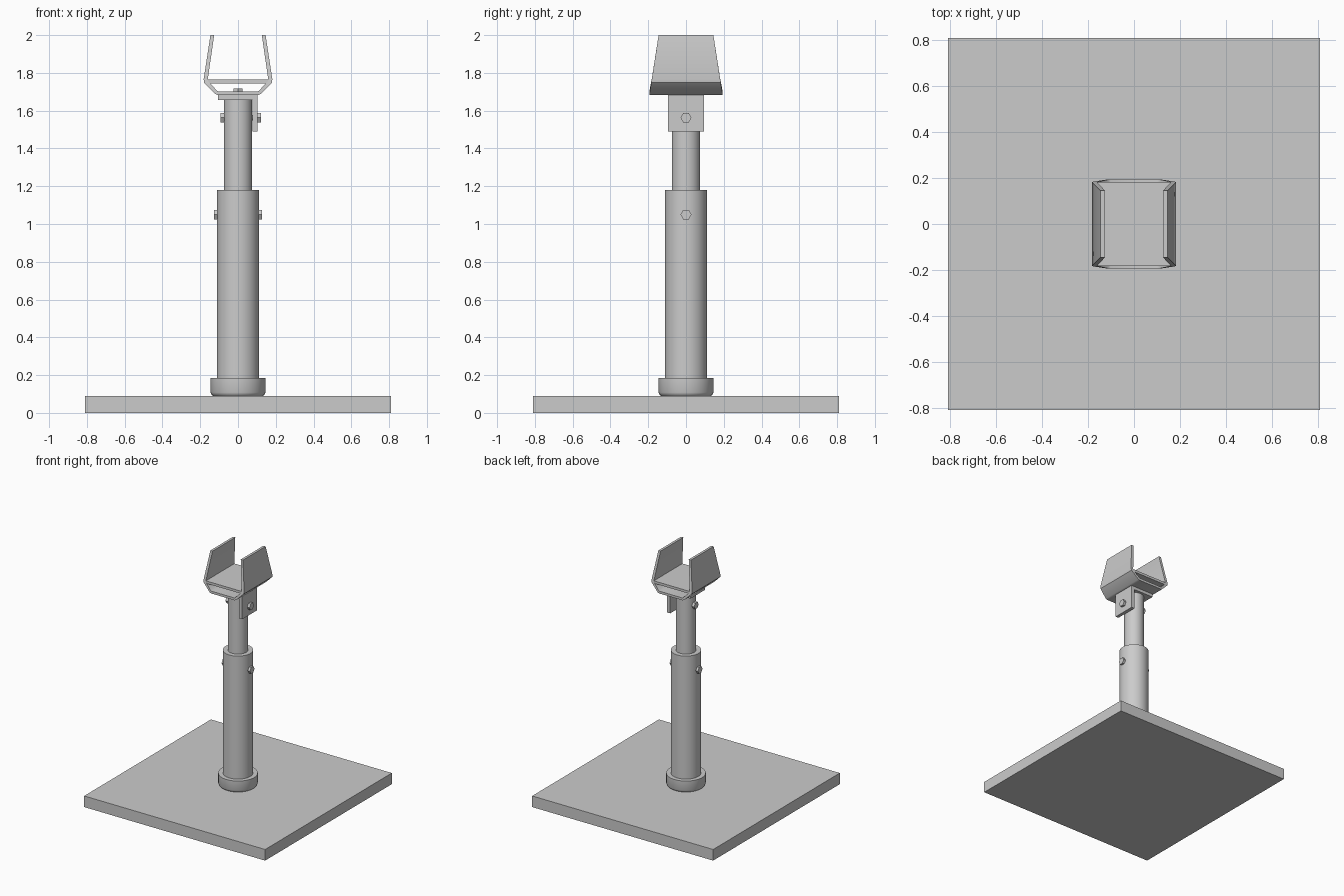
import bpy, bmesh
from math import cos, sin, pi, radians
from mathutils import Matrix

if "Cube" in bpy.data.objects:
    bpy.data.objects.remove(bpy.data.objects["Cube"])


def finish(bm, name, smooth=False):
    bmesh.ops.recalc_face_normals(bm, faces=bm.faces)
    me = bpy.data.meshes.new(name)
    bm.to_mesh(me)
    bm.free()
    ob = bpy.data.objects.new(name, me)
    bpy.context.collection.objects.link(ob)
    if smooth:
        bpy.ops.object.select_all(action='DESELECT')
        ob.select_set(True)
        bpy.context.view_layer.objects.active = ob
        bpy.ops.object.shade_smooth_by_angle(angle=radians(32))
    return ob


def box(name, x0, x1, y0, y1, z0, z1):
    bm = bmesh.new()
    bmesh.ops.create_cube(bm, size=1)
    for v in bm.verts:
        v.co = ((x0 + x1) / 2 + v.co.x * (x1 - x0),
                (y0 + y1) / 2 + v.co.y * (y1 - y0),
                (z0 + z1) / 2 + v.co.z * (z1 - z0))
    return finish(bm, name)


def lathe(name, profile, n=48):
    """Closed (radius, z) loop turned around z; radius 0 points become poles."""
    bm = bmesh.new()
    rings = [[bm.verts.new((r * cos(2 * pi * i / n), r * sin(2 * pi * i / n), z))
              for i in range(n)] for r, z in profile]
    for a, b in zip(rings, rings[1:] + rings[:1]):
        for i in range(n):
            j = (i + 1) % n
            bm.faces.new((a[i], a[j], b[j], b[i]))
    bmesh.ops.remove_doubles(bm, verts=bm.verts, dist=1e-5)
    return finish(bm, name, True)


def rod(name, radius, a, b, z, sides, axis='X'):
    """Prism along x at height z, or along z when axis is Z."""
    bm = bmesh.new()
    bmesh.ops.create_cone(bm, cap_ends=True, segments=sides, radius1=radius,
                          radius2=radius, depth=b - a)
    bmesh.ops.translate(bm, verts=bm.verts, vec=(0, 0, (a + b) / 2))
    if axis == 'X':
        # hexagon corners point along y
        bmesh.ops.rotate(bm, verts=bm.verts, matrix=Matrix.Rotation(pi / 2, 3, 'Y'))
        bmesh.ops.rotate(bm, verts=bm.verts, matrix=Matrix.Rotation(
            pi / 2 if abs(max(v.co.z for v in bm.verts) - radius) < 1e-5 else 0, 3, 'X'))
        bmesh.ops.translate(bm, verts=bm.verts, vec=(0, 0, z))
    return finish(bm, name, sides > 8)


# Base plate
box("base_plate", -0.81, 0.81, -0.81, 0.81, 0, 0.09)

# Collar and the two telescoping tubes
lathe("base_collar", [(0.105, 0.09), (0.132, 0.09), (0.14, 0.096), (0.145, 0.108),
                      (0.145, 0.185), (0.105, 0.185)])
lathe("outer_tube", [(0.075, 0.09), (0.111, 0.09), (0.111, 1.18), (0.075, 1.18)])
lathe("inner_tube", [(0.055, 0.95), (0.075, 0.95), (0.075, 1.657), (0.055, 1.657)])

# Cross bolts with hexagonal heads
for name, z, left, right in (("lower", 1.05, -0.106, 0.106), ("upper", 1.563, -0.072, 0.102)):
    rod(name + "_bolt_shank", 0.015, left, right, z, 16)
    rod(name + "_bolt_head", 0.029, right, right + 0.021, z, 6)
    rod(name + "_bolt_nut", 0.029, left - 0.021, left, z, 6)

# L-shaped bracket
bm = bmesh.new()
outline = [(-0.105, 1.657), (0.076, 1.657), (0.076, 1.49), (0.103, 1.49),
           (0.103, 1.684), (-0.105, 1.684)]
face = bm.faces.new([bm.verts.new((x, -0.094, z)) for x, z in outline])
new = bmesh.ops.extrude_face_region(bm, geom=[face])["geom"]
bmesh.ops.translate(bm, verts=[g for g in new if isinstance(g, bmesh.types.BMVert)],
                    vec=(0, 0.188, 0))
finish(bm, "angle_bracket")

# Bolt joining bracket and cradle
rod("cradle_bolt_head", 0.027, 1.69, 1.718, 0, 6, 'Z')


# Cradle: folded strip whose ends taper in towards the top
def half_depth(z):
    return 0.145 + (2.0 - z) * 0.155


outer = [(0.146, 2.0), (0.182, 1.765), (0.179, 1.748), (0.118, 1.687), (0.105, 1.682)]
inner = [(0.126, 2.0), (0.160, 1.767), (0.157, 1.754), (0.110, 1.705), (0.102, 1.701)]
outer += [(-x, z) for x, z in reversed(outer)]
inner += [(-x, z) for x, z in reversed(inner)]
bm = bmesh.new()
columns = []
for o, i in zip(outer, inner):
    d = half_depth(o[1])
    columns.append([bm.verts.new((p[0], y, p[1])) for p, y in
                    ((o, -d), (o, d), (i, d), (i, -d))])
for a, b in zip(columns, columns[1:]):
    for k in range(4):
        m = (k + 1) % 4
        bm.faces.new((a[k], a[m], b[m], b[k]))
bm.faces.new(columns[0])
bm.faces.new(columns[-1])
finish(bm, "cradle", True)

# Cradle floor
box("cradle_floor", -0.16, 0.16, -0.183, 0.183, 1.745, 1.765)
